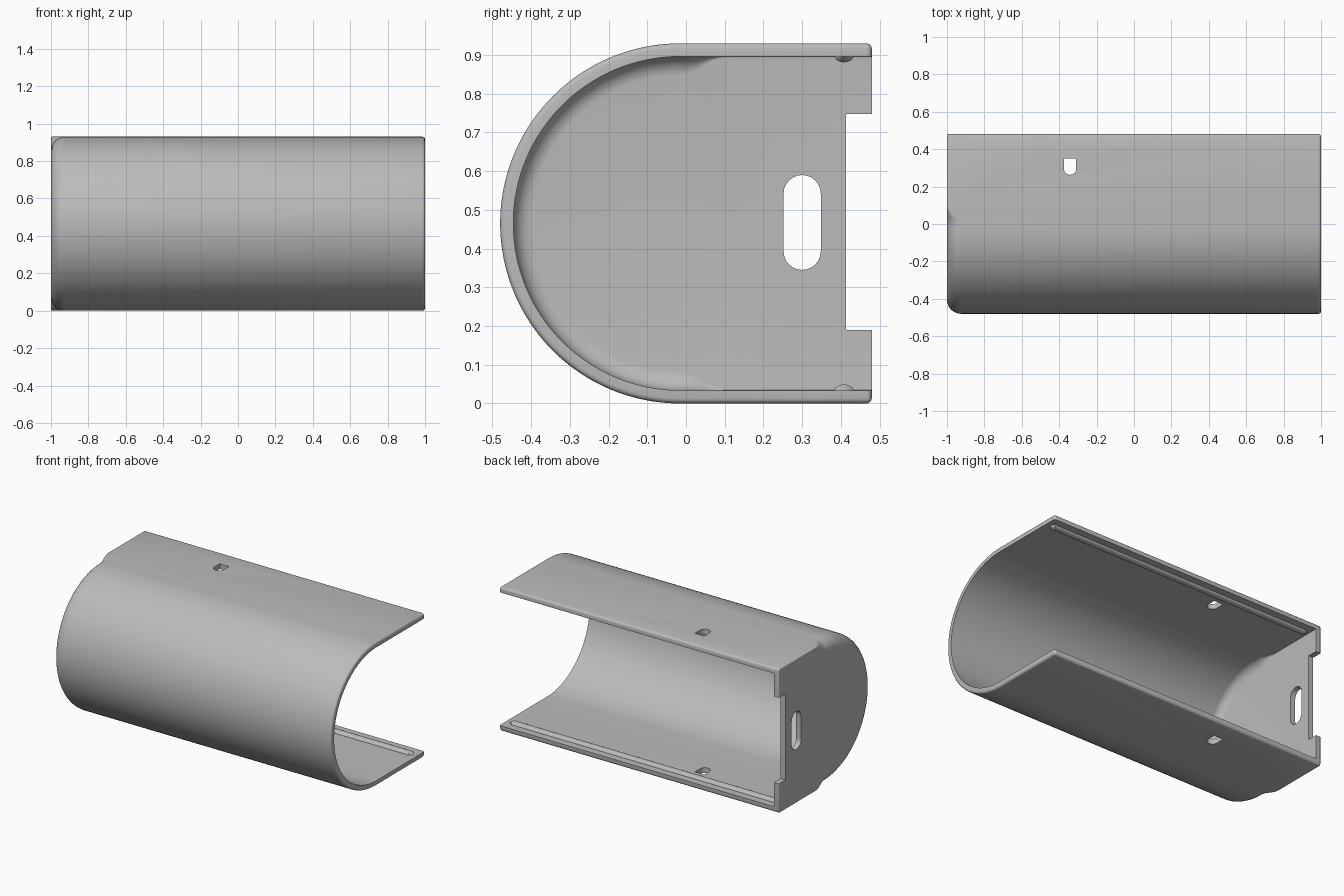
import bpy, bmesh
from math import sin, cos, pi

old = bpy.data.objects.get("Cube")
if old:
    bpy.data.objects.remove(old)

grey = bpy.data.materials.new("Light grey plastic")
grey.use_nodes = True
grey.diffuse_color = (0.5, 0.5, 0.5, 1)
grey.node_tree.nodes["Principled BSDF"].inputs["Base Color"].default_value = (0.5, 0.5, 0.5, 1)

R = 0.465          # outer radius, also half the height
CY = -0.015        # y of the curve's axis
WALL = 0.034
BACK = 0.48


def loft(name, rings):
    """Join rings of points into a closed solid."""
    bm = bmesh.new()
    rows = [[bm.verts.new(p) for p in ring] for ring in rings]
    n = len(rows[0])
    for a, b in zip(rows, rows[1:]):
        for i in range(n):
            j = (i + 1) % n
            bm.faces.new((a[i], a[j], b[j], b[i]))
    bm.faces.new(rows[0])
    bm.faces.new(rows[-1])
    bmesh.ops.recalc_face_normals(bm, faces=bm.faces)
    mesh = bpy.data.meshes.new(name)
    bm.to_mesh(mesh)
    bm.free()
    mesh.materials.append(grey)
    obj = bpy.data.objects.new(name, mesh)
    bpy.context.collection.objects.link(obj)
    return obj


def d_profile(radius, back, corner):
    """Half-round profile as (y, z, normal y, normal z)."""
    half = []
    for i in range(4):                       # rounded back corner
        a = pi / 2 * i / 3
        half.append((back - corner + corner * cos(a), radius - corner + corner * sin(a), cos(a), sin(a)))
    for i in range(13):                      # flat side
        half.append((0.14 + (CY - 0.14) * i / 12, radius, 0, 1))
    for i in range(1, 33):                   # curved front
        a = pi / 2 * (1 + i / 32)
        half.append((CY + radius * cos(a), radius * sin(a), cos(a), sin(a)))
    lower = [(y, -z, ny, -nz) for y, z, ny, nz in reversed(half[:-1])]
    return half + lower


def d_solid(name, radius, back, corner, x0, x1, big, small, end):
    """Half-round body; its left-hand edge is softened most along the curve."""
    pts = d_profile(radius, back, corner)

    def soft(y):
        t = min(max((y + 0.01) / 0.11, 0), 1)
        return big + (small - big) * t * t * (3 - 2 * t)

    def ring(x, a, size, side):
        out = []
        for y, z, ny, nz in pts:
            r = size(y)
            d = r * (1 - cos(a))
            out.append((x + side * r * (1 - sin(a)), y - ny * d, R + z - nz * d))
        return out

    steps = [pi / 2 * i / 8 for i in range(9)]
    rings = [ring(x0, a, soft, 1) for a in reversed(steps)]
    rings += [ring(x1, a, lambda y: end, -1) for a in steps[::2]]
    return loft(name, rings)


def prism(name, outline, axis, lo, hi):
    """Extrude a 2D outline along x or z."""
    place = (lambda u, v, w: (w, u, v)) if axis == "x" else (lambda u, v, w: (u, v, w))
    return loft(name, [[place(u, v, w) for u, v in outline] for w in (lo, hi)])


def arc(cu, cv, r, start, end, n=12):
    return [(cu + r * cos(start + (end - start) * i / n),
             cv + r * sin(start + (end - start) * i / n)) for i in range(n + 1)]


def smooth(obj):
    bpy.ops.object.select_all(action="DESELECT")
    obj.select_set(True)
    bpy.context.view_layer.objects.active = obj
    bpy.ops.object.shade_smooth_by_angle(angle=pi / 6)


# Shell: outer body, hollowed out and open at the back and one end
shell = d_solid("shell", R, BACK, 0.014, -1, 1, 0.075, 0.006, 0.014)
cavity = d_solid("cavity_cutter", R - WALL, 0.7, 0.002, -0.965, 1.2, 0.05, 0.003, 0.001)

# End wall slot and back notch, and the small hole through top and bottom
slot = prism("slot_cutter", arc(0.3, 0.542, 0.048, 0, pi) + arc(0.3, 0.393, 0.048, pi, 2 * pi),
             "x", -1.1, -0.8)
notch = prism("notch_cutter", [(0.413, 0.19), (0.7, 0.19), (0.7, 0.747), (0.413, 0.747)],
              "x", -1.1, -0.8)
hole = prism("hole_cutter", arc(-0.342, 0.296, 0.033, pi, 2 * pi) + [(-0.309, 0.35), (-0.375, 0.35)],
             "z", -0.2, 1.2)

bpy.context.view_layer.objects.active = shell
for cutter in (cavity, slot, notch, hole):
    mod = shell.modifiers.new(cutter.name, "BOOLEAN")
    mod.operation = "DIFFERENCE"
    mod.solver = "EXACT"
    mod.object = cutter
    bpy.ops.object.modifier_apply(modifier=mod.name)
    bpy.data.objects.remove(cutter)
smooth(shell)

# Snap rails: low rounded ridges inside, with tapered ends
for name, z, side in (("lower_rail", WALL, 1), ("upper_rail", 2 * R - WALL, -1)):
    rings = []
    for x, s in ((-0.955, 0.1), (-0.93, 1), (0.95, 1), (0.975, 0.1)):
        ridge = [(0.408 + 0.025 * s * cos(a), z + side * (0.017 * s * sin(a) - 0.002))
                 for a in (pi * i / 12 for i in range(13))]
        rings.append([(x, y, h) for y, h in ridge])
    smooth(loft(name, rings))
